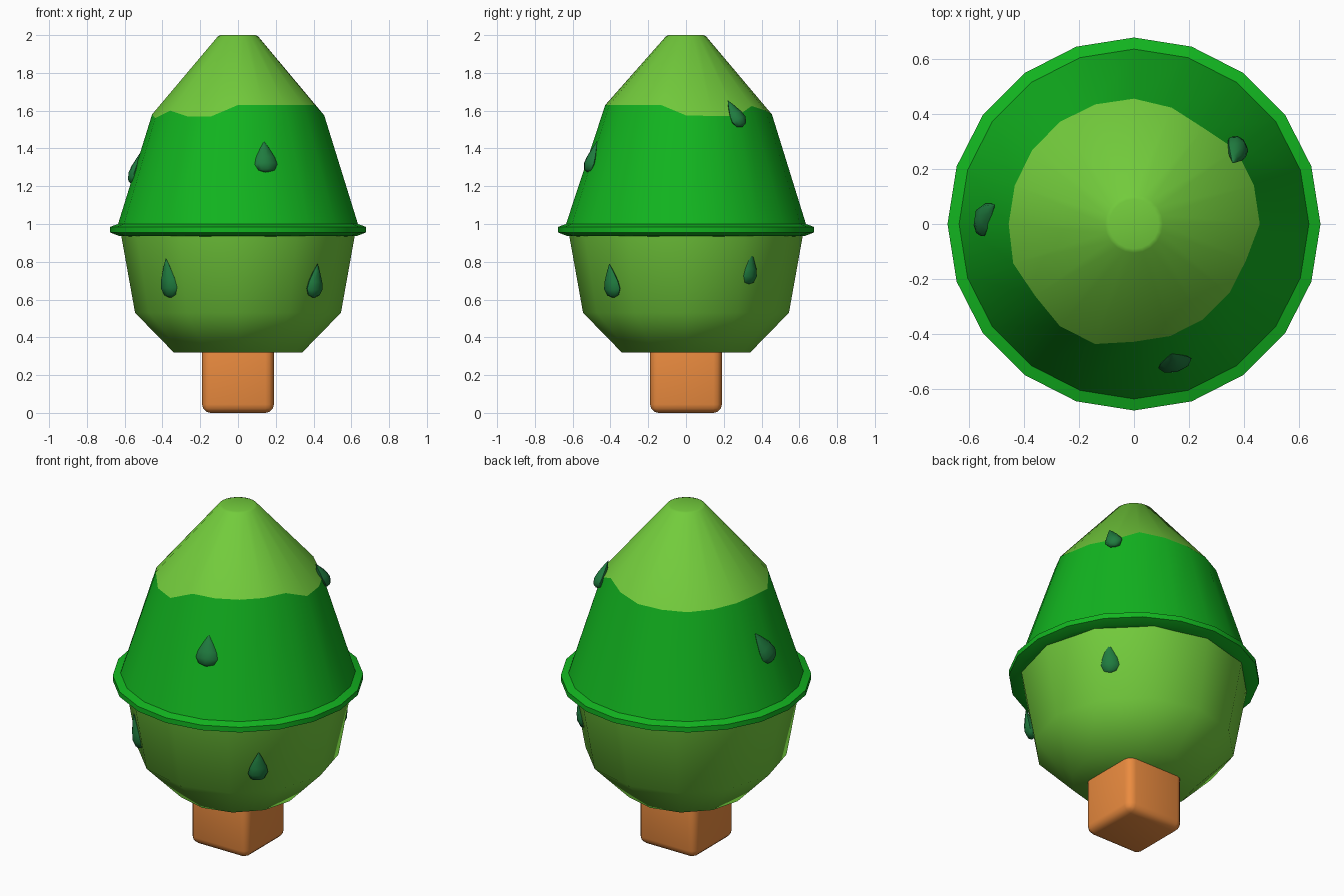
import bpy, bmesh, math
from mathutils import Matrix, Vector

if "Cube" in bpy.data.objects:
    bpy.data.objects.remove(bpy.data.objects["Cube"])


def material(name, rgb):
    m = bpy.data.materials.new(name)
    m.diffuse_color = (*rgb, 1)
    m.use_nodes = True
    m.node_tree.nodes["Principled BSDF"].inputs["Base Color"].default_value = m.diffuse_color
    return m


LIGHT = material("light_green", (0.17, 0.60, 0.045))
GREEN = material("green", (0.006, 0.46, 0.014))
DARK = material("dark_green", (0.014, 0.20, 0.05))
WOOD = material("orange_wood", (0.83, 0.26, 0.05))


def finish(bm, name, mat, angle):
    bmesh.ops.recalc_face_normals(bm, faces=bm.faces)
    me = bpy.data.meshes.new(name)
    bm.to_mesh(me)
    bm.free()
    ob = bpy.data.objects.new(name, me)
    bpy.context.collection.objects.link(ob)
    me.materials.append(mat)
    bpy.ops.object.select_all(action='DESELECT')
    ob.select_set(True)
    bpy.context.view_layer.objects.active = ob
    bpy.ops.object.shade_smooth_by_angle(angle=math.radians(angle))
    return ob


def stack(name, rings, mat, angle=50, bottom=True, top=True):
    """Skin a list of rings of points, with optional end caps."""
    bm = bmesh.new()
    vs = [[bm.verts.new(p) for p in r] for r in rings]
    n = len(vs[0])
    for a, b in zip(vs, vs[1:]):
        for i in range(n):
            j = (i + 1) % n
            bm.faces.new((a[i], a[j], b[j], b[i]))
    if bottom:
        bm.faces.new(vs[0])
    if top:
        bm.faces.new(vs[-1])
    return finish(bm, name, mat, angle)


def ring(r, z, n=20):
    return [(r * math.cos(math.tau * i / n), r * math.sin(math.tau * i / n), z)
            for i in range(n)]


# Trunk: bevelled block
bm = bmesh.new()
bmesh.ops.create_cube(bm, size=1, matrix=Matrix.Translation((0, 0, 0.22))
                      @ Matrix.Diagonal((0.38, 0.38, 0.44, 1)))
bmesh.ops.bevel(bm, geom=bm.edges[:], offset=0.045, segments=3, profile=0.5, affect='EDGES')
finish(bm, "trunk", WOOD, 40)

# Lower foliage bowl
stack("lower_foliage", [ring(r, z, 12) for r, z in
                        ((0.34, 0.32), (0.545, 0.53), (0.622, 0.96))], LIGHT, 60)

# Uneven edge where the two greens meet, following the kinked profile
edge_z = [1.575, 1.572, 1.57, 1.625, 1.60, 1.58, 1.575, 1.57, 1.575, 1.58,
          1.58, 1.56, 1.60, 1.57, 1.57, 1.63, 1.63, 1.63, 1.63, 1.63]
edge = []
for i, z in enumerate(edge_z):
    r = 0.455 - (z - 1.58) * (0.31 if z < 1.58 else 0.55)
    a = math.tau * i / 20
    edge.append((r * math.cos(a), r * math.sin(a), z))

# Upper foliage skirt with its rim, and the pale cap
stack("upper_foliage", [ring(0.60, 0.935), ring(0.63, 0.937), ring(0.677, 0.955),
                        ring(0.677, 0.985), ring(0.635, 1.0), edge], GREEN, 50, top=False)
stack("foliage_cap", [edge, ring(0.105, 1.995), ring(0.09, 2.0)], LIGHT, 50, bottom=False)

# Leaf drops: x, y, z, height, width, tilt, roll
drops = [(0.145, -0.495, 1.355, 0.17, 0.125, -17, 0),
         (-0.535, 0.03, 1.305, 0.20, 0.12, -17, 25),
         (0.37, 0.26, 1.585, 0.16, 0.095, -25, 18),
         (-0.37, -0.425, 0.715, 0.21, 0.11, 10, 0),
         (0.41, -0.395, 0.70, 0.18, 0.11, 10, 0),
         (0.455, 0.335, 0.77, 0.18, 0.11, 10, 0)]
profile = ((0.08, -0.5), (0.36, -0.43), (0.5, -0.24), (0.42, -0.02), (0.2, 0.28), (0.01, 0.5))
for k, (x, y, z, h, w, tilt, roll) in enumerate(drops):
    mat = (Matrix.Translation((x, y, z)) @ Matrix.Rotation(math.atan2(y, x), 4, 'Z')
           @ Matrix.Rotation(math.radians(tilt), 4, 'Y')
           @ Matrix.Rotation(math.radians(roll), 4, 'X')
           @ Matrix.Diagonal((0.065, w, h, 1)))
    stack(f"leaf_drop_{k + 1}", [[mat @ Vector(p) for p in ring(r, q, 8)]
                                 for r, q in profile], DARK, 50)
